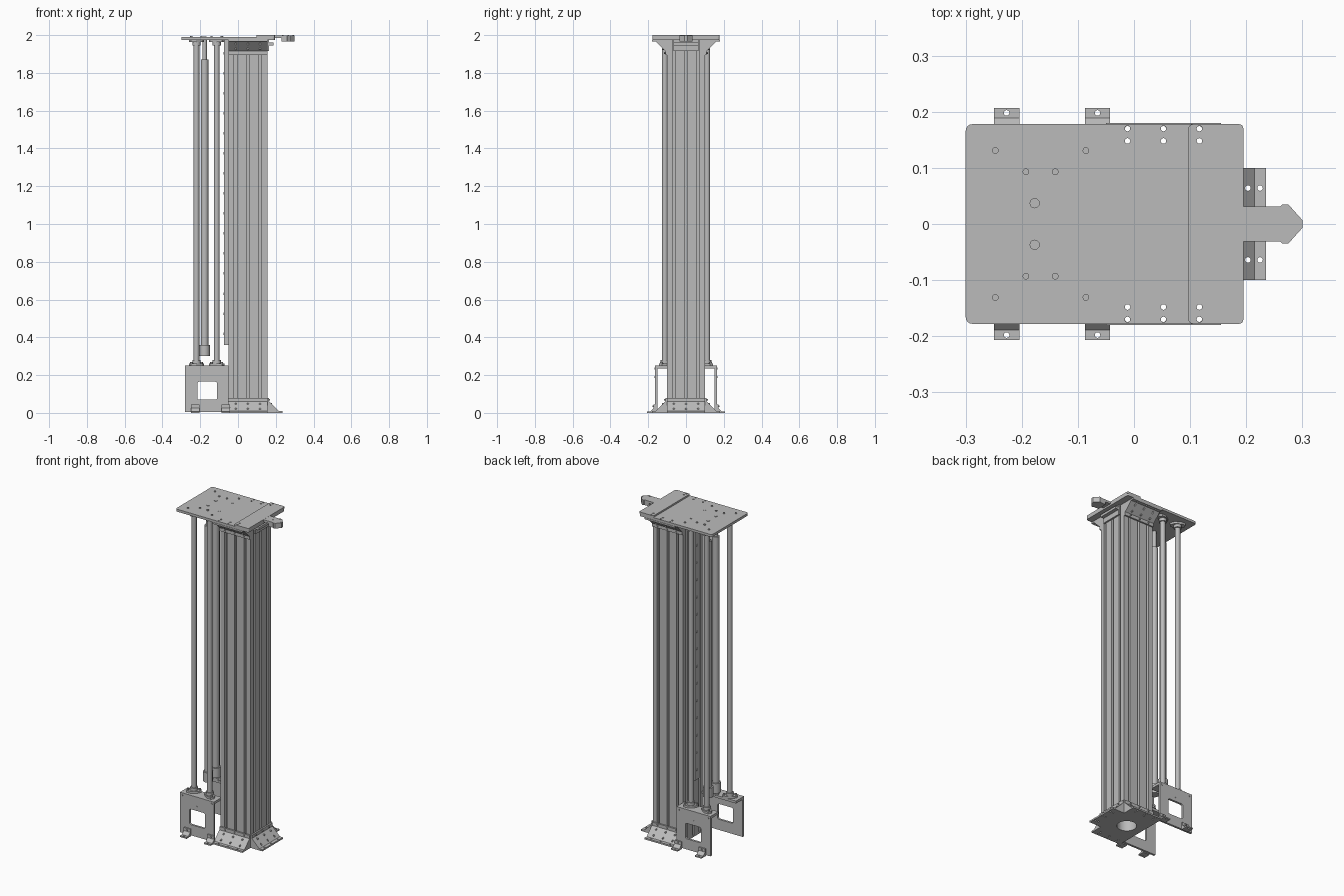
import bpy, bmesh, math
from mathutils import Vector

if "Cube" in bpy.data.objects:
    bpy.data.objects.remove(bpy.data.objects["Cube"], do_unlink=True)

grey = bpy.data.materials.new("machined_grey")
grey.use_nodes = True
grey.diffuse_color = (0.5, 0.5, 0.5, 1)
grey.node_tree.nodes["Principled BSDF"].inputs["Base Color"].default_value = (0.5, 0.5, 0.5, 1)

X, Y, Z = Vector((1, 0, 0)), Vector((0, 1, 0)), Vector((0, 0, 1))


def finish(name, bm):
    bmesh.ops.recalc_face_normals(bm, faces=bm.faces)
    mesh = bpy.data.meshes.new(name)
    bm.to_mesh(mesh)
    bm.free()
    mesh.materials.append(grey)
    obj = bpy.data.objects.new(name, mesh)
    bpy.context.collection.objects.link(obj)
    return obj


def prism(name, points, length, origin, u=X, v=Y, w=Z):
    """Extrude a flat profile in the u, v plane along w."""
    bm = bmesh.new()
    o = Vector(origin)
    face = bm.faces.new([bm.verts.new(o + u * a + v * b) for a, b in points])
    ext = bmesh.ops.extrude_face_region(bm, geom=[face])
    moved = [g for g in ext["geom"] if isinstance(g, bmesh.types.BMVert)]
    bmesh.ops.translate(bm, verts=moved, vec=w * length)
    return finish(name, bm)


def box(name, x0, x1, y0, y1, z0, z1):
    return prism(name, [(x0, y0), (x1, y0), (x1, y1), (x0, y1)], z1 - z0, (0, 0, z0))


def rod(name, base, radius, length, axis=Z, sides=20):
    u = Y if axis == X or axis == -X else X
    ring = [(radius * math.cos(2 * math.pi * i / sides), radius * math.sin(2 * math.pi * i / sides))
            for i in range(sides)]
    obj = prism(name, ring, length, base, u, axis.cross(u), axis)
    for p in obj.data.polygons:
        p.use_smooth = len(p.vertices) == 4
    return obj


def cut(obj, cutters):
    """Subtract the cutters from the object and discard them."""
    bpy.context.view_layer.objects.active = obj
    for c in cutters:
        c.hide_render = True
        mod = obj.modifiers.new("cut", "BOOLEAN")
        mod.operation, mod.solver, mod.object = "DIFFERENCE", "EXACT", c
        bpy.ops.object.modifier_apply(modifier=mod.name)
        bpy.data.objects.remove(c, do_unlink=True)


def drill(x, y, z, radius=0.005):
    return rod("drill", (x, y, z - 0.1), radius, 0.2, sides=12)


def rounded(x0, x1, y0, y1, r):
    pts = []
    for k, (cx, cy) in enumerate([(x1 - r, y1 - r), (x0 + r, y1 - r), (x0 + r, y0 + r), (x1 - r, y0 + r)]):
        for i in range(5):
            a = math.pi / 2 * (k + i / 4)
            pts.append((cx + r * math.cos(a), cy + r * math.sin(a)))
    return pts


CX, HALF_X, HALF_Y = 0.0525, 0.1025, 0.1
SLOTS = (-0.064, 0, 0.064)
PLATE = 1.975

# Slotted hollow column
outline = []
for k in range(4):
    c, s = round(math.cos(k * math.pi / 2)), round(math.sin(k * math.pi / 2))
    side = [(-0.1, -0.1)]
    for m in SLOTS:
        side += [(m - 0.007, -0.1), (m - 0.007, -0.082), (m + 0.007, -0.082), (m + 0.007, -0.1)]
    outline += [(c * a - s * b, s * a + c * b) for a, b in side]
column = prism("column", [(CX + a * HALF_X / 0.1, b) for a, b in outline], PLATE - 0.01, (0, 0, 0.01))
cut(column, [rod("bore", (CX, 0, -0.1), 0.055, 2.2, sides=24)])

# Base plate under the column
base = box("base_plate", -0.05, 0.155, -0.1, 0.1, 0, 0.01)
cut(base, [rod("bore", (CX, 0, -0.1), 0.055, 0.2, sides=24)])


# Sloped angle brackets fixing the column at floor and top
def bracket(name, face, out, along, up, length, size, bolt_at):
    lip, t = size * 0.75, size * 0.12
    pts = [(0, 0), (size, 0), (size, t), (lip, t), (t, lip), (t, size), (0, size)]
    start = Vector(face) - along * length / 2
    obj = prism(name, pts, length, start, out, up, along)
    holes = []
    for m in bolt_at:
        for d in (0.6, 0.87):
            p = Vector(face) + along * m + out * size * d
            holes.append(drill(p.x, p.y, p.z))
            depth = t if d > 0.75 else size * 0.25
            head = Vector(face) + along * m + up * size * d + out * (depth - 0.004)
            rod(name + "_bolt", head, 0.005, 0.01, out, 8)
    cut(obj, holes)


for s, tag in ((-1, "front"), (1, "back")):
    bracket("base_bracket_" + tag, (CX, s * HALF_Y, 0), Y * s, X, Z, 0.205, 0.08, SLOTS)
    bracket("top_bracket_" + tag, (CX, s * HALF_Y, PLATE), Y * s, X, -Z, 0.205, 0.08, SLOTS)
bracket("base_bracket_side", (0.155, 0, 0), X, Y, Z, 0.2, 0.08, SLOTS)

# Guide rail with its row of screws
box("guide_rail", -0.075, -0.05, -0.022, 0.022, 0.36, PLATE)
for i in range(15):
    rod("rail_screw", (-0.073, 0, 0.42 + i * 0.106), 0.007, 0.005, -X, 10)

# Top plate, raised cover and pointed nose
top = prism("top_plate", rounded(-0.3, 0.195, -0.178, 0.178, 0.012), 0.015, (0, 0, PLATE))
cut(top, [drill(CX + m, s * y, PLATE) for m in SLOTS for s in (-1, 1) for y in (0.148, 0.17)])
cover = prism("cover_plate", rounded(0.097, 0.195, -0.178, 0.178, 0.008), 0.01, (0, 0, 1.99))
cut(cover, [drill(CX + 0.064, s * y, PLATE) for s in (-1, 1) for y in (0.148, 0.17)])
nose = [(0.26, -0.031), (0.265, -0.035), (0.275, -0.035), (0.3, -0.007),
        (0.3, 0.007), (0.275, 0.035), (0.265, 0.035), (0.26, 0.031)]
prism("nose_arm", [(0.19, -0.031)] + nose + [(0.19, 0.031)], 0.014, (0, 0, 1.985))
prism("nose_tip", [(0.23, -0.031)] + nose + [(0.23, 0.031)], 0.018, (0, 0, 1.967))
for x, y in ((0.238, 0), (0.265, 0.026), (0.265, -0.026), (0.293, 0)):
    rod("nose_screw", (x, y, 1.995), 0.004, 0.005, Z, 8)
box("nose_support", 0.155, 0.187, -0.065, 0.065, 1.945, 1.96)
box("nose_support_post", 0.155, 0.165, -0.065, 0.065, 1.915, PLATE)

for s, tag in ((-1, "front"), (1, "back")):
    # Lower side plate with window, shelf and feet
    y_in, y_out = sorted((s * 0.15, s * 0.163))
    plate = box("side_plate_" + tag, -0.28, -0.05, y_in, y_out, 0.005, 0.25)
    cut(plate, [prism("window", rounded(-0.215, -0.11, 0.07, 0.165, 0.01), 0.4,
                      (0, 0.2, 0), X, Z, -Y) if s < 0 else
                prism("window", rounded(-0.215, -0.11, 0.07, 0.165, 0.01), 0.4, (0, 0, 0), X, Z, Y)])
    a, b = sorted((s * 0.085, s * 0.15))
    box("shelf_" + tag, -0.28, -0.05, a, b, 0.235, 0.25)
    for x in (-0.227, -0.065):
        foot = prism("foot_" + tag, [(0, 0), (0.044, 0), (0.044, 0.008), (0.026, 0.008),
                                     (0.008, 0.026), (0.008, 0.045), (0, 0.045)],
                     0.045, (x - 0.0225, s * 0.163, 0), Y * s, Z, X)
        cut(foot, [drill(x, s * 0.198, 0)])
        rod("foot_bolt", (x, s * 0.17, 0.035), 0.005, 0.007, Y * s, 8)
    for x, z in ((-0.265, 0.235), (-0.165, 0.19), (-0.065, 0.235)):
        rod("plate_bolt", (x, s * 0.162, z), 0.005, 0.004, Y * s, 8)

    # Guide rods with flanged supports
    for x, turn in ((-0.22, 1), (-0.113, -1)):
        y = s * 0.112
        rod("guide_rod", (x, y, 0.25), 0.015, PLATE - 0.25)
        d = Vector((-turn * 0.026, s * 0.018, 0))
        u = d.normalized()
        v = Z.cross(u)
        ear = [(-0.042, -0.01), (-0.02, -0.024), (0.02, -0.024), (0.042, -0.01),
               (0.042, 0.01), (0.02, 0.024), (-0.02, 0.024), (-0.042, 0.01)]
        for z, h in ((0.25, 0.265), (PLATE - 0.012, PLATE - 0.027)):
            prism("rod_flange", ear, 0.012, (x, y, z), u, v)
            rod("rod_hub", (x, y, h - 0.003), 0.022, 0.018)
        for k in (-1, 1):
            p = Vector((x, y, 0)) + d * k * 1.05
            rod("flange_bolt", p + Z * 0.262, 0.007, 0.008, Z, 6)
            rod("top_bolt", p + Z * 1.99, 0.006, 0.005, Z, 12)

    # Actuator cylinders
    y = s * 0.037
    rod("actuator_end", (-0.177, y, 0.30), 0.028, 0.06)
    rod("actuator_tube", (-0.177, y, 0.355), 0.02, 1.515)
    rod("actuator_piston", (-0.177, y, 1.86), 0.012, PLATE - 1.86)
    rod("actuator_pin", (-0.177, y, 1.985), 0.009, 0.008)
    rod("rail_pin", (-0.082, s * 0.065, 1.985), 0.0065, 0.007)
